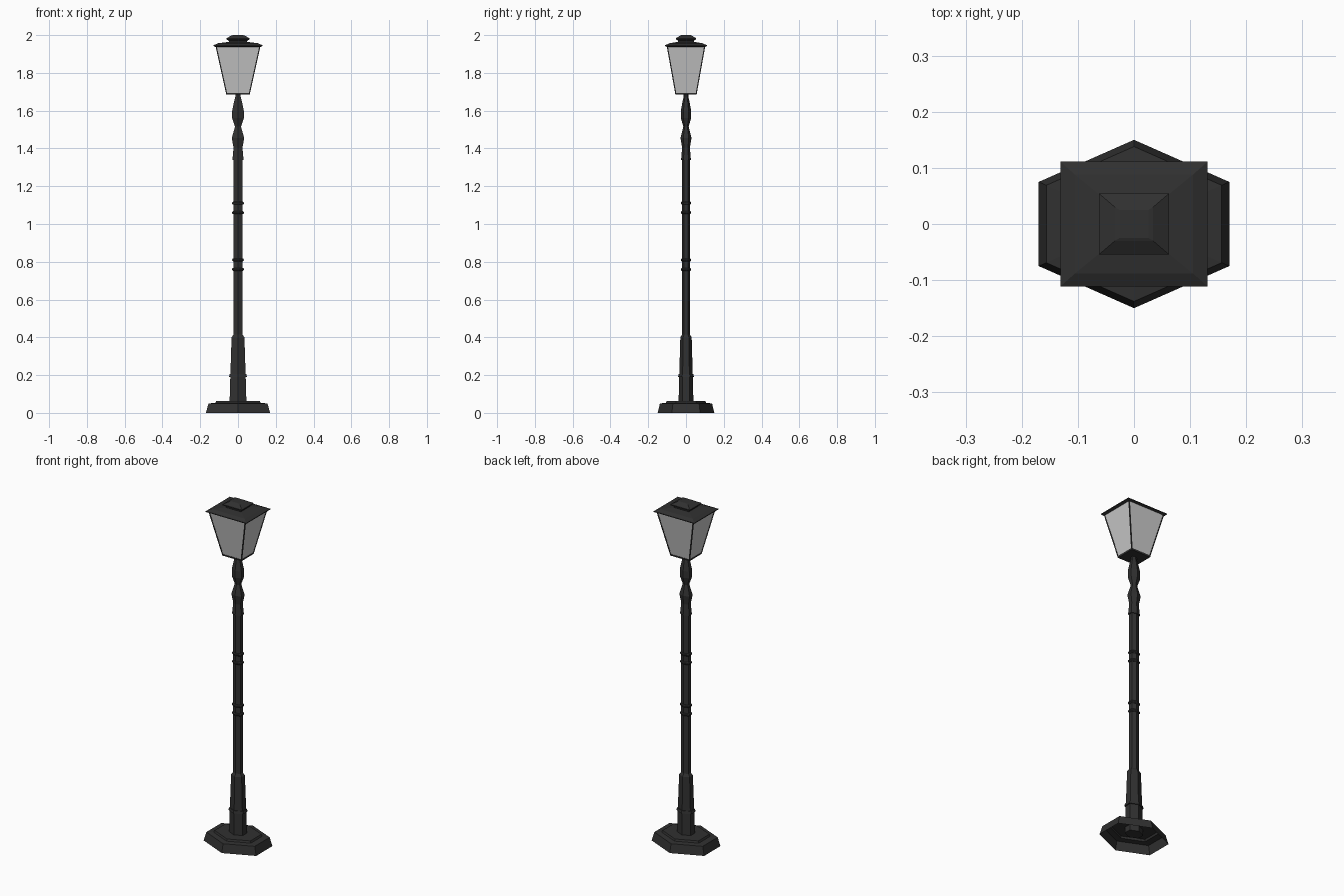
import bpy, bmesh, math
from mathutils import Vector

if "Cube" in bpy.data.objects:
    bpy.data.objects.remove(bpy.data.objects["Cube"])

STRETCH = 1.307  # the hexagonal parts are wider in x than in y


def material(name, v):
    m = bpy.data.materials.new(name)
    m.diffuse_color = (v, v, v, 1)
    m.use_nodes = True
    m.node_tree.nodes["Principled BSDF"].inputs["Base Color"].default_value = m.diffuse_color
    return m


iron = material("dark_iron", 0.03)
glass = material("pale_glass", 0.55)


def loft(name, rings, mat, bottom=True, top=True):
    """Skin a stack of closed point loops."""
    bm = bmesh.new()
    loops = [[bm.verts.new(p) for p in ring] for ring in rings]
    n = len(loops[0])
    for a, b in zip(loops, loops[1:]):
        for i in range(n):
            j = (i + 1) % n
            bm.faces.new((a[i], a[j], b[j], b[i]))
    if bottom:
        bm.faces.new(loops[0][::-1])
    if top:
        bm.faces.new(loops[-1])
    me = bpy.data.meshes.new(name)
    bm.to_mesh(me)
    bm.free()
    me.materials.append(mat)
    ob = bpy.data.objects.new(name, me)
    bpy.context.collection.objects.link(ob)
    return ob


def hexagon(z, r):
    angles = [math.radians(90 + 60 * i) for i in range(6)]
    return [(STRETCH * r * math.cos(a), r * math.sin(a), z) for a in angles]


def rect(z, hx, hy, cx=0, cy=0):
    return [(cx + sx * hx, cy + sy * hy, z)
            for sx, sy in ((-1, -1), (1, -1), (1, 1), (-1, 1))]


# Stepped foot, open underneath
foot = [(0, .15), (.05, .138), (.053, .106), (.064, .102), (.064, .03)]
loft("foot", [hexagon(*p) for p in foot], iron, bottom=False)

# Tapered lower post, pole and turned neck
post = [(.03, .04), (.19, .036), (.4, .03), (.415, .021), (1.34, .021),
        (1.405, .021), (1.455, .029), (1.515, .014), (1.56, .027),
        (1.60, .027), (1.65, .018), (1.675, .012), (1.692, .012)]
loft("post", [hexagon(*p) for p in post], iron)

# Collars around the post
for name, z0, z1, r0, r1 in (("lower_collar", .19, .205, .042, .039),
                             ("neck_collar", 1.34, 1.40, .026, .021)):
    loft(name, [hexagon(z0, r0), hexagon(z1, r1)], iron)
for i, z in enumerate((.785, 1.085)):
    for s in (-1, 1):
        zc = z + s * .025
        rings = [(zc - .008, .023), (zc - .003, .027),
                 (zc + .003, .027), (zc + .008, .023)]
        loft(f"pole_ring_{i}_{'low' if s < 0 else 'high'}",
             [hexagon(*p) for p in rings], iron)

# Lantern: floor plate, glass, corner bars
loft("lantern_floor", [rect(1.685, .062, .056), rect(1.694, .064, .058)], iron)
loft("lantern_glass", [rect(1.69, .061, .055), rect(1.942, .117, .1)], glass)
for sx in (-1, 1):
    for sy in (-1, 1):
        loft("corner_bar", [rect(1.69, .003, .003, sx * .06, sy * .054),
                            rect(1.942, .003, .003, sx * .116, sy * .099)], iron)

# Roof and cap
roof = [(1.937, .117, .1), (1.942, .131, .111), (1.946, .131, .111),
        (1.957, .105, .088), (1.964, .05, .043)]
loft("roof", [rect(*p) for p in roof], iron)
cap = [(1.955, .046, .04), (1.972, .05, .043), (1.977, .062, .054),
       (1.983, .062, .054), (1.998, .034, .03), (2.0, .026, .025)]
loft("roof_cap", [rect(*p) for p in cap], iron)
